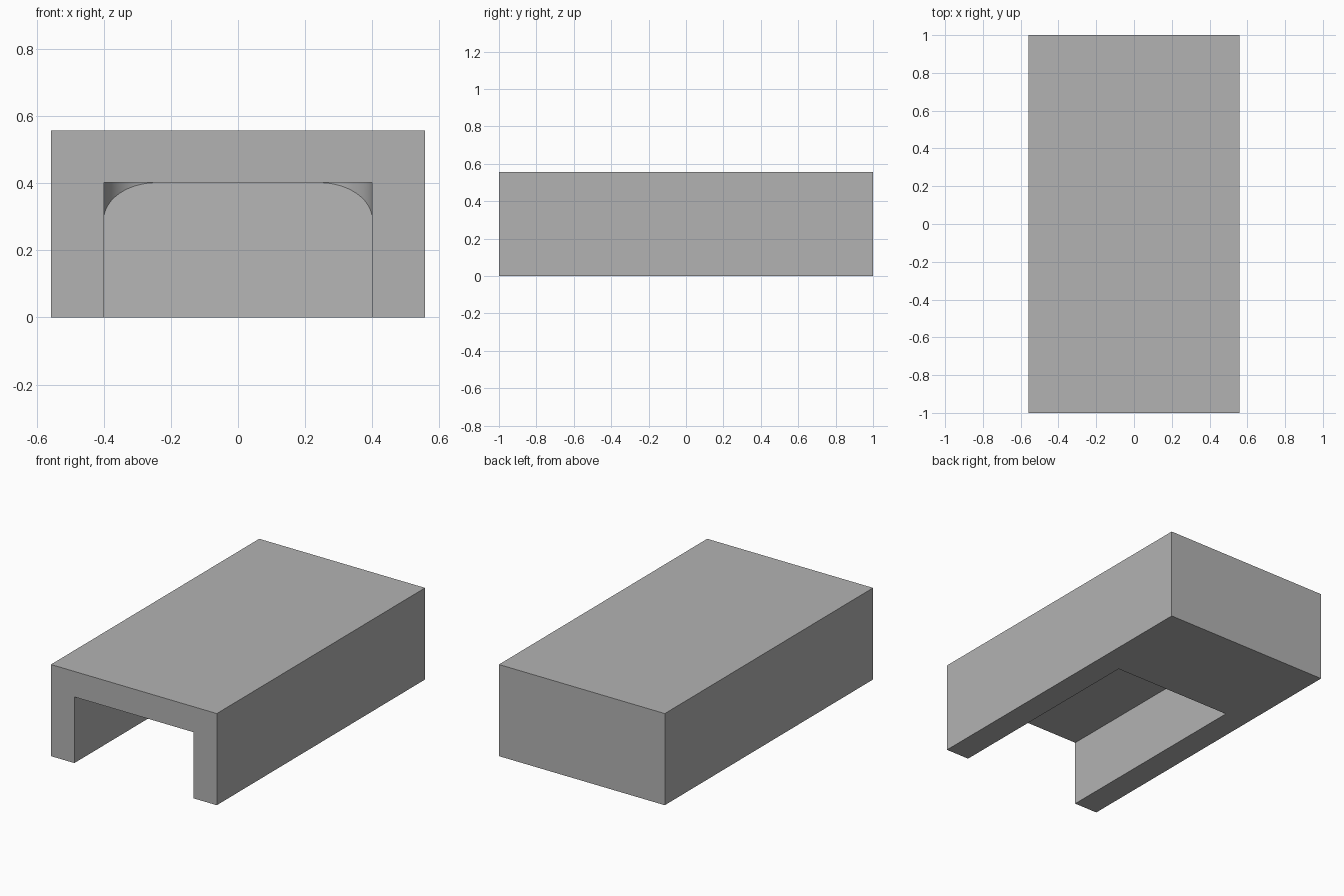
import bpy, bmesh, math
from mathutils import Vector

default = bpy.data.objects.get("Cube")
if default:
    bpy.data.objects.remove(default, do_unlink=True)

WIDTH, LENGTH, HEIGHT = 1.115, 2.0, 0.557
HALF_SLOT, CEILING = 0.4, 0.402
RAMP_START, SLOT_END = 0.34, 0.925
RADIUS, STEPS = 0.16, 24

grey = bpy.data.materials.new("plain_grey")
grey.use_nodes = True
colour = (0.45, 0.45, 0.45, 1.0)
grey.diffuse_color = colour
grey.node_tree.nodes["Principled BSDF"].inputs["Base Color"].default_value = colour


def add_object(name, bm):
    bmesh.ops.recalc_face_normals(bm, faces=bm.faces)
    mesh = bpy.data.meshes.new(name)
    bm.to_mesh(mesh)
    bm.free()
    mesh.materials.append(grey)
    obj = bpy.data.objects.new(name, mesh)
    bpy.context.collection.objects.link(obj)
    return obj


# Solid outer block
bm = bmesh.new()
bmesh.ops.create_cube(bm, size=1)
bmesh.ops.scale(bm, vec=(WIDTH, LENGTH, HEIGHT), verts=bm.verts)
bmesh.ops.translate(bm, vec=(0, 0, HEIGHT / 2), verts=bm.verts)
body = add_object("slotted_block", bm)

# Slot plan: open at the front, with rounded rear corners
plan = [(-HALF_SLOT, -1.1), (HALF_SLOT, -1.1)]
for side in (1, -1):
    for i in range(STEPS + 1):
        a = math.pi / 2 * (i if side == 1 else STEPS - i) / STEPS
        plan.append((side * (HALF_SLOT - RADIUS + RADIUS * math.cos(a)),
                     SLOT_END - RADIUS + RADIUS * math.sin(a)))
bm = bmesh.new()
floor = bm.faces.new([bm.verts.new((x, y, -0.1)) for x, y in plan])
walls = bmesh.ops.extrude_face_region(bm, geom=[floor])
top = [v for v in walls["geom"] if isinstance(v, bmesh.types.BMVert)]
bmesh.ops.translate(bm, vec=(0, 0, CEILING + 0.1), verts=top)
bmesh.ops.recalc_face_normals(bm, faces=bm.faces)

# Sloping ramp closes the rear of the slot
normal = Vector((0, CEILING, RAMP_START - SLOT_END)).normalized()
bmesh.ops.bisect_plane(bm, geom=bm.verts[:] + bm.edges[:] + bm.faces[:], dist=1e-5,
                       plane_co=(0, RAMP_START, 0), plane_no=normal, clear_outer=True)
loose = [e for e in bm.edges if not e.link_faces]
bmesh.ops.delete(bm, geom=loose, context="EDGES")
bmesh.ops.holes_fill(bm, edges=[e for e in bm.edges if e.is_boundary], sides=0)
cutter = add_object("slot_cutter", bm)
cutter.hide_render = True

# Cut the slot and smooth only its rounded corners
cut = body.modifiers.new("slot", "BOOLEAN")
cut.operation = "DIFFERENCE"
cut.solver = "EXACT"
cut.object = cutter
bpy.ops.object.select_all(action="DESELECT")
body.select_set(True)
bpy.context.view_layer.objects.active = body
bpy.ops.object.modifier_apply(modifier=cut.name)
bpy.data.objects.remove(cutter, do_unlink=True)
bpy.ops.object.shade_smooth_by_angle(angle=math.radians(20))
